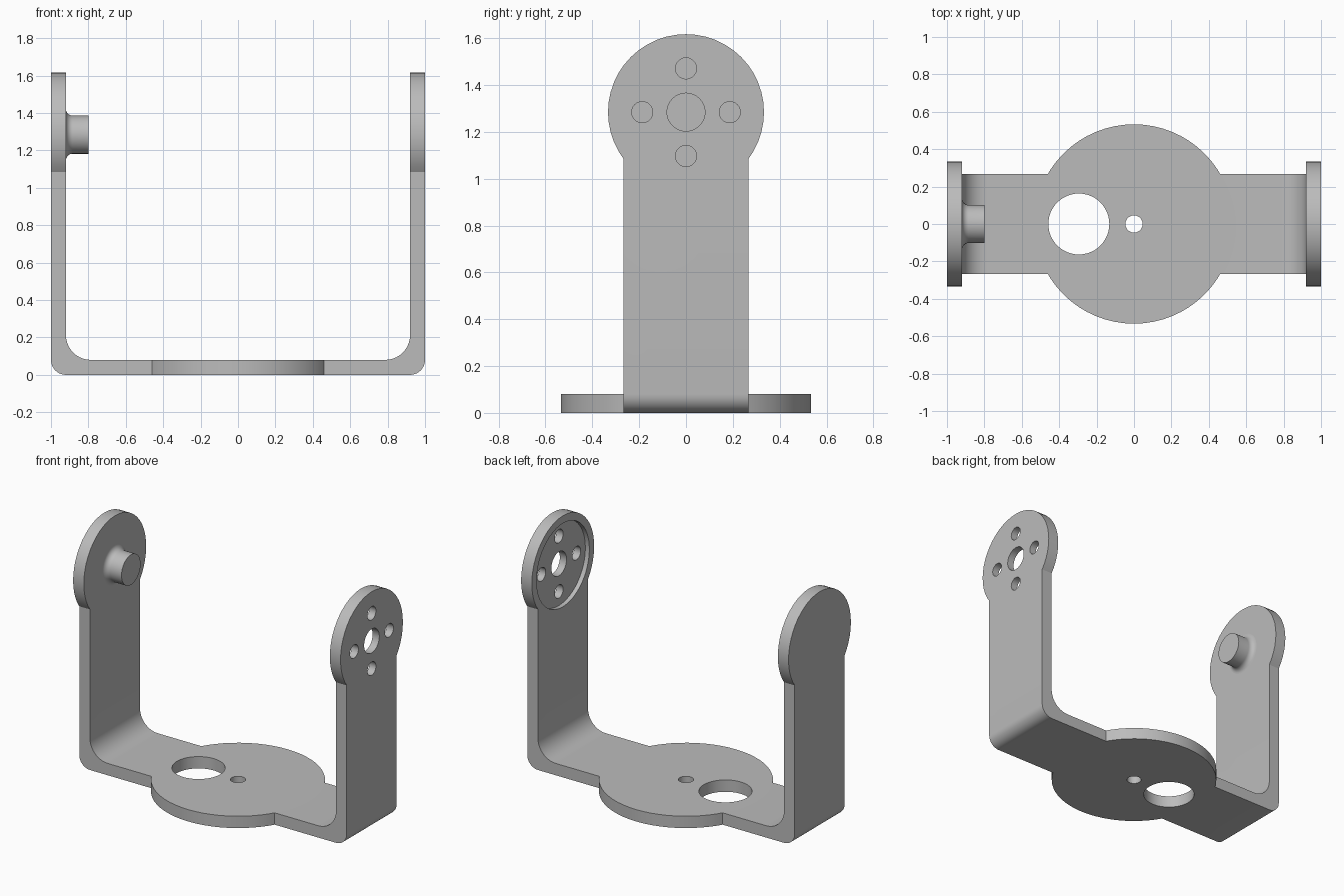
import bpy, bmesh, math
from mathutils import Matrix, Vector

cube = bpy.data.objects.get("Cube")
if cube:
    bpy.data.objects.remove(cube, do_unlink=True)

# Main dimensions
T = 0.08            # plate thickness
HALF_W = 0.267      # half width of the strip
AXIS_Z = 1.284      # height of the pivot axis
EAR_R = 0.333       # rounded arm end
BASE_R = 0.533      # round base

gray = bpy.data.materials.new("bracket gray")
gray.use_nodes = True
COLOR = (0.5, 0.5, 0.5, 1)
gray.diffuse_color = COLOR
gray.node_tree.nodes["Principled BSDF"].inputs["Base Color"].default_value = COLOR


def finish(name, bm):
    bmesh.ops.recalc_face_normals(bm, faces=bm.faces)
    mesh = bpy.data.meshes.new(name)
    bm.to_mesh(mesh)
    bm.free()
    mesh.materials.append(gray)
    obj = bpy.data.objects.new(name, mesh)
    bpy.context.collection.objects.link(obj)
    return obj


def disc(name, center, radius, depth, axis="Z", segments=48):
    bm = bmesh.new()
    turn = Matrix.Rotation(math.pi / 2, 4, "Y") if axis == "X" else Matrix()
    bmesh.ops.create_cone(bm, cap_ends=True, segments=segments, radius1=radius,
                          radius2=radius, depth=depth,
                          matrix=Matrix.Translation(center) @ turn)
    return finish(name, bm)


def arc(cx, cz, r, start, end, steps=10):
    angles = [math.radians(start + (end - start) * i / steps) for i in range(steps + 1)]
    return [(cx + r * math.cos(a), cz + r * math.sin(a)) for a in angles]


def combine(target, tool, operation):
    mod = target.modifiers.new(operation.lower(), "BOOLEAN")
    mod.operation = operation
    mod.solver = "EXACT"
    mod.object = tool
    bpy.context.view_layer.objects.active = target
    bpy.ops.object.modifier_apply(modifier=mod.name)
    bpy.data.objects.remove(tool, do_unlink=True)


def smooth(obj):
    bpy.ops.object.select_all(action="DESELECT")
    obj.select_set(True)
    bpy.context.view_layer.objects.active = obj
    bpy.ops.object.shade_smooth_by_angle(angle=math.radians(30))


# Bent U strip: half profile mirrored, then extruded across the width
R_OUT, R_IN = 0.08, 0.133
outer = arc(1 - R_OUT, R_OUT, R_OUT, -90, 0)
inner = arc(1 - T - R_IN, T + R_IN, R_IN, 0, -90)
half = outer + [(1, AXIS_Z), (1 - T, AXIS_Z)] + inner
profile = half + [(-x, z) for x, z in reversed(half)]
bm = bmesh.new()
face = bm.faces.new([bm.verts.new((x, -HALF_W, z)) for x, z in profile])
extruded = bmesh.ops.extrude_face_region(bm, geom=[face])
moved = [v for v in extruded["geom"] if isinstance(v, bmesh.types.BMVert)]
bmesh.ops.translate(bm, verts=moved, vec=(0, 2 * HALF_W, 0))
bracket = finish("bracket", bm)

# Round base and rounded arm ends
combine(bracket, disc("round_base", (0, 0, T / 2), BASE_R, T, segments=64), "UNION")
for side in (-1, 1):
    ear = disc("arm_end", (side * (1 - T / 2), 0, AXIS_Z), EAR_R, T, "X")
    combine(bracket, ear, "UNION")

# Base holes
for x, r in ((-0.295, 0.163), (0, 0.046)):
    combine(bracket, disc("base_hole", (x, 0, T / 2), r, 3 * T), "DIFFERENCE")

# Recess on the inside of the left arm, then the horn holes
RECESS = 0.03
combine(bracket, disc("recess", (1 - T, 0, AXIS_Z), 0.282, 2 * RECESS, "X"), "DIFFERENCE")
combine(bracket, disc("center_hole", (1, 0, AXIS_Z), 0.081, 4 * T, "X"), "DIFFERENCE")
for i in range(4):
    a = i * math.pi / 2
    spot = Vector((1, 0.187 * math.cos(a), AXIS_Z + 0.187 * math.sin(a)))
    combine(bracket, disc("screw_hole", spot, 0.045, 4 * T, "X", 32), "DIFFERENCE")
smooth(bracket)

# Pivot pin with a filleted root on the right arm
PIN_R, FILLET = 0.102, 0.036
root = -1 + T
curve = arc(root + FILLET, PIN_R + FILLET, FILLET, 180, 270, 8)
points = [(root - 0.01, 0), (root - 0.01, PIN_R + FILLET)] + curve + [(-0.8, PIN_R), (-0.8, 0)]
bm = bmesh.new()
verts = [bm.verts.new((x, 0, AXIS_Z + r)) for x, r in points]
edges = [bm.edges.new(pair) for pair in zip(verts, verts[1:])]
bmesh.ops.spin(bm, geom=verts + edges, cent=(0, 0, AXIS_Z), axis=(1, 0, 0),
               angle=2 * math.pi, steps=40, use_merge=True)
bmesh.ops.remove_doubles(bm, verts=bm.verts, dist=0.0001)
smooth(finish("pivot_pin", bm))
